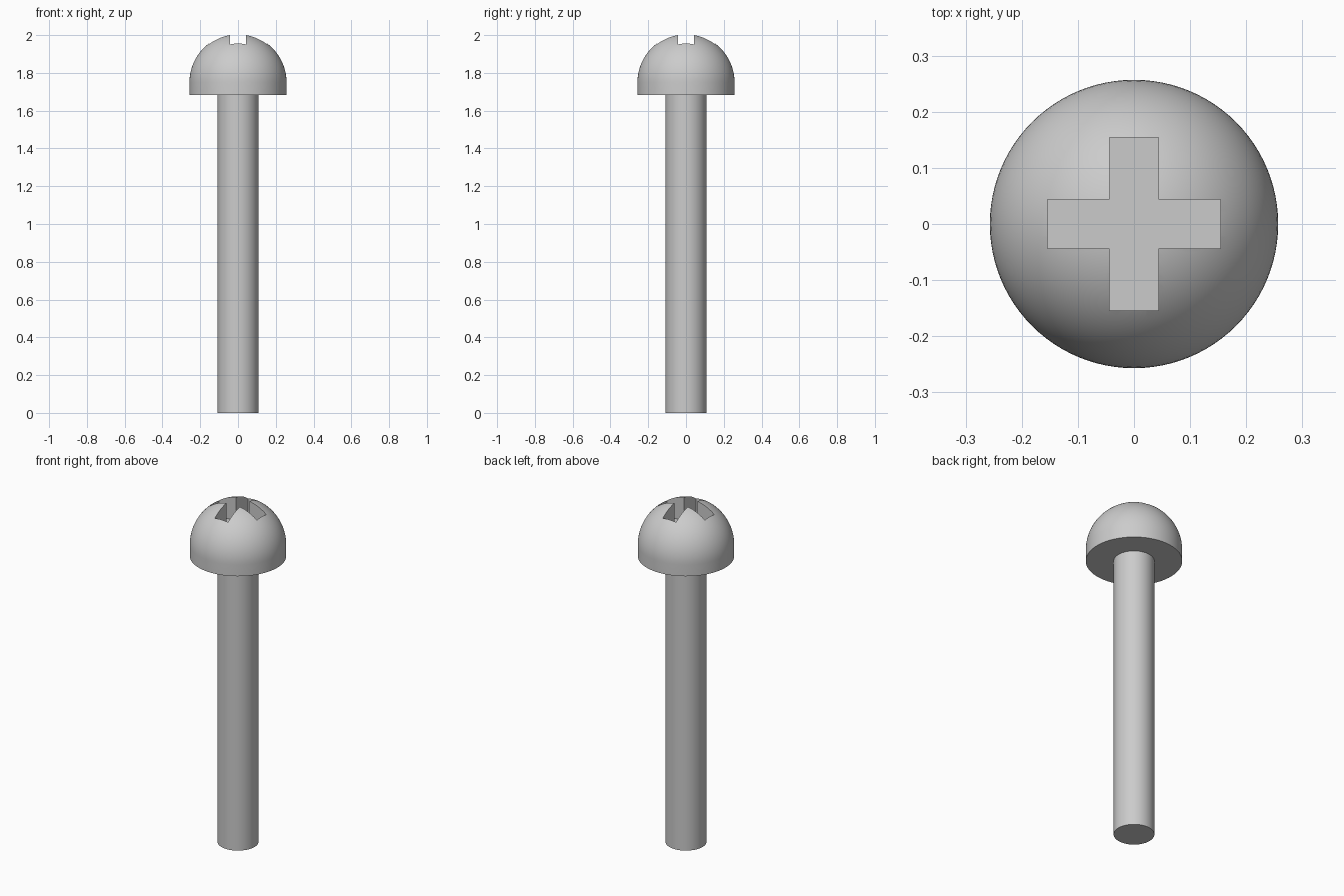
import bpy, bmesh, math

cube = bpy.data.objects.get("Cube")
if cube:
    bpy.data.objects.remove(cube, do_unlink=True)

HEAD_R, HEAD_Z, DOME_Z = 0.257, 1.683, 1.75
SHAFT_R = 0.1085
SLOT_W, SLOT_L, SLOT_Z = 0.087, 0.309, 1.86
SEGMENTS = 96

steel = bpy.data.materials.new("grey steel")
steel.use_nodes = True
colour = (0.6, 0.6, 0.6, 1)
steel.diffuse_color = colour
steel.node_tree.nodes["Principled BSDF"].inputs["Base Color"].default_value = colour


def make_object(name, bm):
    bmesh.ops.recalc_face_normals(bm, faces=bm.faces)
    mesh = bpy.data.meshes.new(name)
    bm.to_mesh(mesh)
    bm.free()
    mesh.materials.append(steel)
    obj = bpy.data.objects.new(name, mesh)
    bpy.context.collection.objects.link(obj)
    return obj


def lathe(name, profile):
    """Revolve a list of (radius, height) points that starts and ends on the axis."""
    bm = bmesh.new()
    verts = [bm.verts.new((r, 0, z)) for r, z in profile]
    edges = [bm.edges.new(pair) for pair in zip(verts, verts[1:])]
    bmesh.ops.spin(bm, geom=verts + edges, cent=(0, 0, 0), axis=(0, 0, 1),
                   angle=math.tau, steps=SEGMENTS, use_duplicate=False)
    bmesh.ops.remove_doubles(bm, verts=bm.verts, dist=1e-5)
    return make_object(name, bm)


# Shaft, seated slightly into the head
shaft = lathe("shaft", [(0, 0), (SHAFT_R, 0), (SHAFT_R, HEAD_Z + 0.02), (0, HEAD_Z + 0.02)])

# Domed head with a short straight rim
steps = 24
dome = [(HEAD_R * math.cos(a), DOME_Z + HEAD_R * math.sin(a))
        for a in (math.pi / 2 * i / steps for i in range(steps))]
head = lathe("head", [(0, HEAD_Z), (HEAD_R, HEAD_Z)] + dome + [(0, DOME_Z + HEAD_R)])

# Cross-shaped cutter: one plus outline, extruded upwards
w, l = SLOT_W / 2, SLOT_L / 2
bm = bmesh.new()
outline = []
for quarter in range(4):
    c, s = round(math.cos(quarter * math.pi / 2)), round(math.sin(quarter * math.pi / 2))
    for x, y in ((l, -w), (l, w), (w, w)):
        outline.append(bm.verts.new((x * c - y * s, x * s + y * c, SLOT_Z)))
face = bm.faces.new(outline)
top = bmesh.ops.extrude_face_region(bm, geom=[face])["geom"]
bmesh.ops.translate(bm, vec=(0, 0, 0.3), verts=[v for v in top if isinstance(v, bmesh.types.BMVert)])
cutter = make_object("slot_cutter", bm)
cutter.hide_render = True

# Cut the cross slot, then discard the cutter
cut = head.modifiers.new("cross_slot", "BOOLEAN")
cut.operation = "DIFFERENCE"
cut.solver = "EXACT"
cut.object = cutter
bpy.context.view_layer.objects.active = head
bpy.ops.object.modifier_apply(modifier=cut.name)
bpy.data.objects.remove(cutter, do_unlink=True)

# Smooth round surfaces with sharp rims and slot edges
for obj in (shaft, head):
    bpy.ops.object.select_all(action="DESELECT")
    obj.select_set(True)
    bpy.context.view_layer.objects.active = obj
    bpy.ops.object.shade_smooth_by_angle(angle=math.radians(30))
